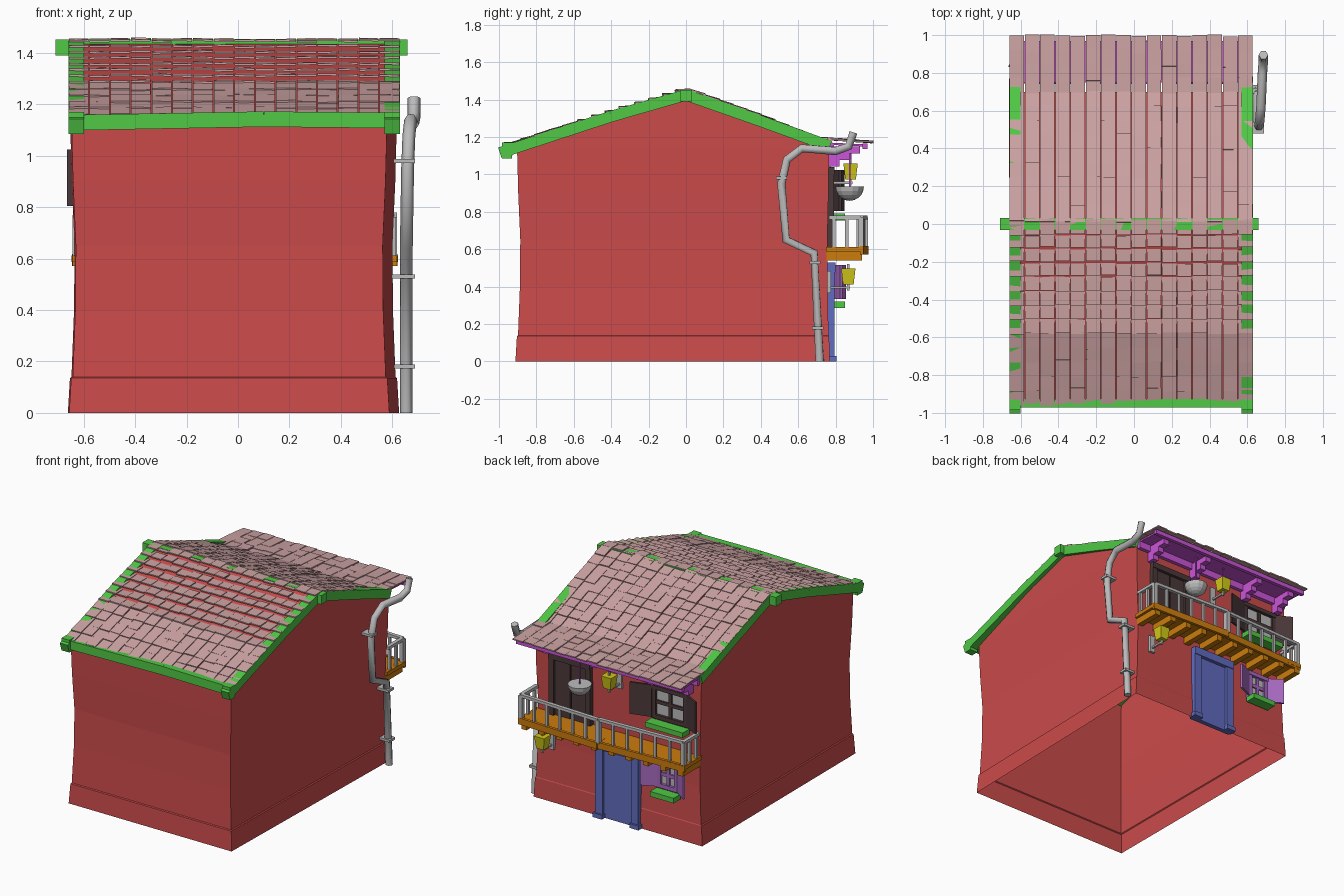
import bpy, bmesh, random
from mathutils import Vector, Matrix

random.seed(4)
if "Cube" in bpy.data.objects:
    bpy.data.objects.remove(bpy.data.objects["Cube"])


def material(name, r, g, b):
    m = bpy.data.materials.new(name)
    m.use_nodes = True
    m.diffuse_color = (r, g, b, 1)
    m.node_tree.nodes["Principled BSDF"].inputs["Base Color"].default_value = (r, g, b, 1)
    return m


RED = material("wall red", .60, .07, .07)
GREEN = material("trim green", .08, .58, .06)
TILE = material("tile pink", .60, .36, .36)
MAGENTA = material("eave magenta", .60, .09, .68)
ORANGE = material("deck orange", .60, .20, .004)
BLUE = material("door blue", .12, .15, .52)
DARK = material("dark wood", .07, .04, .042)
GREY = material("metal grey", .50, .50, .50)
YELLOW = material("lamp yellow", .65, .58, .01)
PURPLE = material("shutter purple", .38, .14, .52)


def finish(name, bm, mat):
    bmesh.ops.recalc_face_normals(bm, faces=bm.faces)
    me = bpy.data.meshes.new(name)
    bm.to_mesh(me)
    bm.free()
    me.materials.append(mat)
    ob = bpy.data.objects.new(name, me)
    bpy.context.collection.objects.link(ob)
    return ob


def box(bm, lo, hi):
    lo, hi = Vector(lo), Vector(hi)
    m = Matrix.Translation((lo + hi) / 2) @ Matrix.Diagonal((*(hi - lo), 1))
    bmesh.ops.create_cube(bm, size=1, matrix=m)


def beam(bm, p, q, w, h):
    """Box running from p to q, w wide and h high."""
    p, q = Vector(p), Vector(q)
    d = q - p
    rot = d.to_track_quat('Y', 'Z').to_matrix().to_4x4()
    bmesh.ops.create_cube(bm, size=1, matrix=Matrix.Translation((p + q) / 2) @ rot
                          @ Matrix.Diagonal((w, d.length, h, 1)))


def boxes(name, mat, *pairs):
    bm = bmesh.new()
    for lo, hi in pairs:
        box(bm, lo, hi)
    return finish(name, bm, mat)


def beams(name, mat, w, h, *pairs):
    bm = bmesh.new()
    for p, q in pairs:
        beam(bm, p, q, w, h)
    return finish(name, bm, mat)


# Roof section: height of the deck along y
PROFILE = [(-.95, 1.145), (-.4, 1.325), (0, 1.445), (.4, 1.3), (.7, 1.18), (.98, 1.16)]


def roof(y):
    for (a, za), (b, zb) in zip(PROFILE, PROFILE[1:]):
        if y <= b or b == .98:
            s = (zb - za) / (b - a)
            return za + s * (y - a), s


# Walls: stacked rings with a flared plinth, closed by gables, open below
bm = bmesh.new()
rings = []
for z, o in [(0, .012), (.135, .004), (.14, -.002), (.4, -.012), (.65, -.014), (.9, -.003), (1.13, .003)]:
    rings.append([bm.verts.new(c) for c in ((-.645 - o, -.9 - o, z), (.577 + o, -.9 - o, z),
                                            (.615 + o, .763 + o / 2, z), (-.65 - o, .763 + o / 2, z))])
for a, b in zip(rings, rings[1:]):
    for i in range(4):
        bm.faces.new((a[i], a[(i + 1) % 4], b[(i + 1) % 4], b[i]))
fl, fr, br, bl = rings[-1]
for f, b, x in ((fl, bl, -.648), (fr, br, .6)):
    mid = [bm.verts.new((x, y, roof(y)[0] - .012)) for y in (-.4, 0, .4)]
    bm.faces.new([f] + mid + [b])
finish("walls", bm, RED)

# Roof deck beneath the tiles
bm = bmesh.new()
rows = [[bm.verts.new((x, y, z)) for x in (-.645, .6)] for y, z in PROFILE[:-1]]
for a, b in zip(rows, rows[1:]):
    bm.faces.new((a[0], a[1], b[1], b[0]))
finish("roof_deck", bm, RED)

# Tiles: uneven thin slabs, flatter near the top of the front slope
bm = bmesh.new()
COLS, ROWS, STEP = 16, 26, 1.94 / 26
pitch = 1.29 / COLS
for j in range(ROWS):
    yc = -.95 + STEP * (j + .5)
    z, slope = roof(yc)
    length, tilt, lift = STEP * 1.22, slope * .85, .014
    if -.58 < yc < 0:
        length, tilt, lift = STEP * 1.06, slope * .12, .009
    if -.27 < yc < -.07:
        length = STEP * .88
    for i in range(COLS):
        x = -.66 + pitch * (i + .5)
        half = length / 2
        dz = random.uniform(-.003, .004)
        dy = random.uniform(-.005, .005)
        t = tilt + random.uniform(-.03, .03)
        roll = random.uniform(-.03, .03)
        c = Vector((x, yc + dy, z + lift + dz))
        m = (Matrix.Translation(c) @ Matrix.Rotation(t, 4, 'X') @ Matrix.Rotation(roll, 4, 'Y')
             @ Matrix.Diagonal((pitch * .95, length, .008, 1)))
        bmesh.ops.create_cube(bm, size=1, matrix=m)
finish("roof_tiles", bm, TILE)

# Green gable boards, ridge beam and front eave beam
bm = bmesh.new()
for x in (-.63, .6):
    pts = [(-.995, 1.115), (-.4, 1.31), (0, 1.425), (.4, 1.285), (.77, 1.15)]
    for (a, za), (b, zb) in zip(pts, pts[1:]):
        beam(bm, (x, a, za), (x, b, zb), .06, .06)
    box(bm, (x - .03, -.985, 1.085), (x + .03, -.93, 1.17))
box(bm, (-.71, -.032, 1.39), (.66, .032, 1.452))
for p, q in (((-.6, -.95, 1.13), (.1, -.95, 1.143)), ((.1, -.95, 1.143), (.58, -.95, 1.138))):
    beam(bm, p, q, .045, .06)
finish("gable_boards", bm, GREEN)

# Rear eave: board, fascia and stepped corbels
bm = bmesh.new()
beam(bm, (-.02, .75, 1.165), (-.02, .96, 1.155), 1.25, .012)
box(bm, (-.65, .945, 1.135), (.62, .97, 1.165))
box(bm, (-.64, .76, 1.11), (.61, .79, 1.16))
for x in (.5, .14, -.3, -.57):
    for z, y in ((1.13, .93), (1.095, .875), (1.06, .82)):
        box(bm, (x - .022, .755, z - .018), (x + .022, y, z + .02))
finish("rear_eave", bm, MAGENTA)

# Balcony deck with joists
XL, XM, XR = .62, 0, -.645
bm = bmesh.new()
for a, b, ya, yb in ((XL, XM, .94, .965), (XM, XR, .955, .93)):
    beam(bm, (a, (.755 + ya) / 2, .6), (b, (.755 + yb) / 2, .6), .2, .026)
    beam(bm, (a, ya, .595), (b, yb, .595), .02, .045)
for i in range(10):
    x = XR + .03 + i * .133
    box(bm, (x - .02, .75, .54), (x + .02, .94, .587))
finish("balcony_deck", bm, ORANGE)

# Railing with balusters and end returns
bm = bmesh.new()
for a, b, ya, yb, n in ((XL - .015, XM, .935, .958, 6), (XM, XR + .015, .95, .925, 6)):
    beam(bm, (a, ya, .77), (b, yb, .77), .026, .02)
    for i in range(n + 1):
        t = i / n
        w = .014 if i in (0, n) else .008
        x, y = a + (b - a) * t, ya + (yb - ya) * t
        box(bm, (x - w, y - w, .61), (x + w, y + w, .77))
for x in (XL - .015, XR + .015):
    beam(bm, (x, .765, .77), (x, .935, .77), .026, .02)
    for y in (.79, .86):
        box(bm, (x - .009, y - .009, .61), (x + .009, y + .009, .77))
finish("balcony_railing", bm, GREY)


def framed(name, mat, x0, x1, z0, z1, t, y=.775, sill=True):
    """Upright frame around an opening, on the rear wall."""
    parts = [((x0, .74, z0), (x0 + t, y + .015, z1)), ((x1 - t, .74, z0), (x1, y + .015, z1)),
             ((x0, .74, z1 - t), (x1, y + .02, z1))]
    if sill:
        parts.append(((x0, .74, z0), (x1, y + .015, z0 + t)))
    return boxes(name, mat, *parts)


def window(name, mat, x0, x1, z0, z1, left_tip, right_tip):
    framed(name + "_frame", mat, x0, x1, z0, z1, .028)
    xm, zm = (x0 + x1) / 2, (z0 + z1) / 2
    boxes(name + "_panes", GREY, ((x0 + .02, .74, z0 + .02), (x1 - .02, .772, z1 - .02)))
    boxes(name + "_bars", mat, ((xm - .012, .75, z0), (xm + .012, .782, z1)),
          ((x0, .75, zm - .012), (x1, .782, zm + .012)))
    beams(name + "_shutters", mat, .014, z1 - z0 - .01,
          ((x1, .785, zm), (*left_tip, zm)), ((x0, .785, zm), (*right_tip, zm)))
    # flower box
    boxes(name + "_flower_box", GREEN, ((x0 - .01, .775, z0 - .045), (x1 + .01, .85, z0 - .01)))


window("lower_window", PURPLE, -.49, -.33, .33, .52, (-.23, .83), (-.58, .85))
window("upper_window", DARK, -.56, -.29, .80, 1.03, (-.15, .825), (-.663, .84))

# Front door with recessed leaf and feet
framed("door_frame", BLUE, -.19, .14, 0, .53, .055, .778, False)
boxes("door_leaf", BLUE, ((-.15, .74, .0), (.1, .772, .5)))
boxes("door_feet", BLUE, ((-.2, .75, 0), (-.13, .805, .03)), ((.08, .75, 0), (.15, .805, .03)))

# Balcony door
framed("balcony_door_frame", DARK, .18, .5, .6, 1.04, .04, .775, False)
boxes("balcony_door_leaf", DARK, ((.2, .74, .6), (.335, .774, 1.02)), ((.345, .74, .6), (.48, .774, 1.02)))


# Lanterns on wall brackets
def lantern(name, x, y, z):
    bm = bmesh.new()
    bmesh.ops.create_cone(bm, cap_ends=True, segments=4, radius1=.04, radius2=.054, depth=.085,
                          matrix=Matrix.Translation((x, y, z)) @ Matrix.Rotation(.785, 4, 'Z'))
    finish(name, bm, YELLOW)
    boxes(name + "_bracket", GREY, ((x - .02, .755, z - .09), (x + .02, .775, z + .03)),
          ((x - .006, .76, z - .065), (x + .006, y + .01, z - .053)),
          ((x - .006, y - .006, z - .075), (x + .006, y + .006, z + .065)))


lantern("lower_lantern", .49, .868, .455)
lantern("upper_lantern", -.03, .88, 1.015)

# Hanging bowl on a cord
bm = bmesh.new()
bmesh.ops.create_uvsphere(bm, u_segments=14, v_segments=10, radius=.076,
                          matrix=Matrix.Translation((.2, .875, .935)))
bmesh.ops.bisect_plane(bm, geom=bm.verts[:] + bm.edges[:] + bm.faces[:], plane_co=(0, 0, .935),
                       plane_no=(0, 0, 1), clear_outer=True)
bmesh.ops.holes_fill(bm, edges=[e for e in bm.edges if e.is_boundary])
finish("hanging_bowl", bm, GREY)
beams("hanging_cords", MAGENTA, .008, .008, ((.2, .875, .93), (.2, .875, 1.15)),
      ((-.03, .88, 1.06), (-.03, .88, 1.15)))

# Crooked drainpipe with clips
path = [(.685, .895, 1.225), (.685, .87, 1.15), (.68, .8, 1.125), (.672, .62, 1.14), (.665, .54, 1.08),
        (.66, .51, .95), (.655, .535, .65), (.655, .685, .58), (.655, .715, 0)]
cu = bpy.data.curves.new("drainpipe", 'CURVE')
cu.dimensions = '3D'
cu.bevel_depth, cu.bevel_resolution, cu.use_fill_caps = .025, 1, True
sp = cu.splines.new('POLY')
sp.points.add(len(path) - 1)
for pt, co in zip(sp.points, path):
    pt.co = (*co, 1)
cu.materials.append(GREY)
bpy.context.collection.objects.link(bpy.data.objects.new("drainpipe", cu))
boxes("pipe_clips", GREY, *(((.6, y - .03, z - .008), (.688, y + .03, z + .008))
                            for y, z in ((.51, .98), (.69, .53), (.705, .18))))
